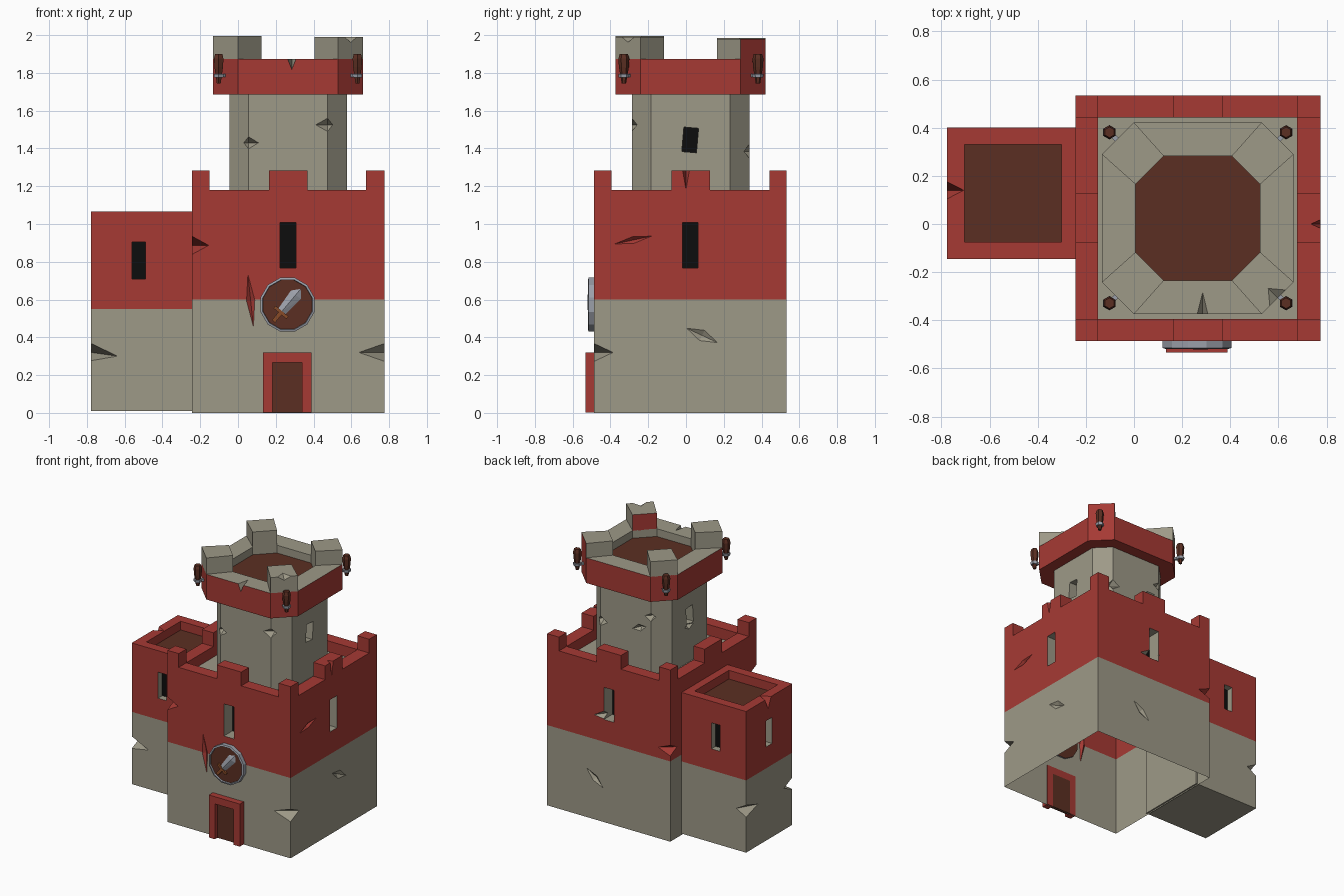
import bpy, bmesh
from math import sin, cos, pi, radians
from mathutils import Vector, Euler

if "Cube" in bpy.data.objects:
    bpy.data.objects.remove(bpy.data.objects["Cube"])

# Palette: every mesh carries all slots, faces pick an index
STONE, RED, WOOD, BLACK, STEEL, ORANGE = range(6)
MATS = []
for n, c in (("stone", (.34, .32, .245)), ("red", (.38, .042, .034)), ("wood", (.105, .028, .016)),
             ("black", (.004, .004, .004)), ("steel", (.33, .35, .4)), ("orange_wood", (.25, .07, .02))):
    m = bpy.data.materials.new(n)
    m.diffuse_color = (*c, 1)
    m.use_nodes = True
    m.node_tree.nodes["Principled BSDF"].inputs["Base Color"].default_value = m.diffuse_color
    MATS.append(m)


def finish(name, bm):
    bmesh.ops.recalc_face_normals(bm, faces=bm.faces)
    me = bpy.data.meshes.new(name)
    bm.to_mesh(me)
    bm.free()
    for m in MATS:
        me.materials.append(m)
    ob = bpy.data.objects.new(name, me)
    bpy.context.collection.objects.link(ob)
    return ob


def loft(name, rings, sides, bottom, top):
    """Closed skin through rings of points; one material per band plus caps."""
    bm = bmesh.new()
    vs = [[bm.verts.new(p) for p in r] for r in rings]
    n = len(rings[0])
    for k, mat in enumerate(sides):
        for i in range(n):
            j = (i + 1) % n
            bm.faces.new((vs[k][i], vs[k][j], vs[k+1][j], vs[k+1][i])).material_index = mat
    bm.faces.new(vs[0]).material_index = bottom
    bm.faces.new(vs[-1]).material_index = top
    return finish(name, bm)


def prism(name, outline, zs, sides, bottom, top):
    return loft(name, [[(x, y, z) for x, y in outline] for z in zs], sides, bottom, top)


def rect(x0, x1, y0, y1):
    return [(x0, y0), (x1, y0), (x1, y1), (x0, y1)]


def block(name, x, y, z, mat):
    return prism(name, rect(*x, *y), z, [mat], mat, mat)


def octagon(h, f, c=(.265, .024)):
    pts = [(-f, -h), (f, -h), (h, -f), (h, f), (f, h), (-f, h), (-h, f), (-h, -f)]
    return [(c[0] + x, c[1] + y) for x, y in pts]


def circle(r, n, a0=0):
    return [(r * cos(a0 + 2*pi*i/n), r * sin(a0 + 2*pi*i/n)) for i in range(n)]


def hull(name, pts, mat):
    bm = bmesh.new()
    for p in pts:
        bm.verts.new(p)
    bmesh.ops.convex_hull(bm, input=bm.verts[:])
    for f in bm.faces:
        f.material_index = mat
    return finish(name, bm)


def cut(ob, cutter):
    cutter.hide_render = True
    mod = ob.modifiers.new("cut", 'BOOLEAN')
    mod.operation, mod.solver, mod.object = 'DIFFERENCE', 'EXACT', cutter
    mod.material_mode = 'TRANSFER'
    bpy.context.view_layer.objects.active = ob
    bpy.ops.object.modifier_apply(modifier=mod.name)
    bpy.data.objects.remove(cutter)


def chip(ob, c, r, mat=STONE, rot=(0, 0, 0)):
    """Battle damage: an octahedral bite."""
    e = Euler([radians(a) for a in rot])
    pts = []
    for i in range(3):
        for s in (-1, 1):
            v = Vector((0, 0, 0))
            v[i] = s * r[i]
            v.rotate(e)
            pts.append(Vector(c) + v)
    cut(ob, hull("chip_cutter", pts, mat))


def window(ob, c, axis, w, h, d, tilt=0):
    half = [w/2, w/2, h/2]
    half[axis] = d
    x, y, z = half
    cu = block("window_cutter", (-x, x), (-y, y), (-z, z), STONE)
    for p in cu.data.polygons:
        if abs(p.normal[axis]) > .9:
            p.material_index = BLACK
    cu.location = c
    cu.rotation_euler[axis] = radians(tilt)
    cut(ob, cu)


# Keep: two-tone hollow body, open underneath
X0, X1, Y0, Y1 = -.243, .775, -.486, .533
keep = prism("keep_walls", rect(X0, X1, Y0, Y1), (0, .6, 1.18), [STONE, RED], STONE, RED)
cut(keep, prism("court_cutter", rect(-.15, .677, -.395, .443), (1.1, 1.3), [RED], STONE, RED))
for c, a in (((.265, Y0, .887), 1), ((.265, Y1, .887), 1), ((X1, .022, .887), 0)):
    window(keep, c, a, .083, .24, .1)
chip(keep, (X1, Y0, .32), (.135, .1, .047))
chip(keep, (X0, Y0, .887), (.088, .1, .048), RED)
chip(keep, (X0, Y1, .68), (.1, .08, .04), RED)
chip(keep, (.067, Y0, .595), (.022, .02, .14), RED, (0, -6, 0))
chip(keep, (X1, -.28, .915), (.02, .1, .018), RED, (12, 0, 0))
chip(keep, (X1, .085, .41), (.02, .09, .03), STONE, (-25, 0, 0))
chip(keep, (.38, Y1, .31), (.09, .02, .025), STONE, (0, -40, 0))
chip(keep, (.3, Y1, .8), (.09, .05, .03), STONE, (0, 12, 0))
bm = bmesh.new()
bm.from_mesh(keep.data)
bmesh.ops.delete(bm, geom=[f for f in bm.faces if all(v.co.z < .001 for v in f.verts)], context='FACES')
bm.to_mesh(keep.data)
bm.free()

# Keep battlements: corners and mid-wall merlons
xs, ys = [(X0, -.15), (.165, .367), (.677, X1)], [(Y0, -.395), (-.078, .126), (.443, Y1)]
for i, x in enumerate(xs):
    for j, y in enumerate(ys):
        if (i, j) != (1, 1):
            m = block("keep_merlon", x, y, (1.18, 1.283), RED)
            if (i, j) == (2, 1):
                chip(m, (X1, 0, 1.283), (.04, .018, .1), RED)

# Side annex with sunken wooden roof
AX, AY0, AY1 = -.777, -.145, .4
annex = prism("annex", rect(AX, -.232, AY0, AY1), (.01, .55, 1.065), [STONE, RED], STONE, RED)
cut(annex, prism("roof_cutter", rect(-.705, -.302, -.075, .33), (1.0, 1.1), [RED], WOOD, RED))
for c, a in (((-.525, AY0, .807), 1), ((-.525, AY1, .807), 1), ((AX, .128, .807), 0)):
    window(annex, c, a, .07, .195, .05)
chip(annex, (AX, AY0, .32), (.14, .1, .045), STONE, (0, 8, 0))
chip(annex, (AX, AY1, .32), (.08, .14, .045))
chip(annex, (AX, .14, 1.065), (.07, .036, .08), RED)

# Octagonal tower shaft
tower = prism("tower_shaft", octagon(.311, .209), (1.09, 1.7), [STONE], STONE, STONE)
for x in (-.046, .576):
    window(tower, (x, .022, 1.445), 0, .078, .13, .07, -5)
chip(tower, (.056, -.287, 1.43), (.052, .05, .032))
chip(tower, (.474, -.287, 1.525), (.062, .05, .035))
chip(tower, (.474, .335, 1.385), (.06, .05, .037))
chip(tower, (.15, .335, 1.42), (.06, .03, .025), STONE, (0, 20, 0))
chip(tower, (.056, .335, 1.52), (.05, .05, .03))
chip(tower, (-.046, .03, 1.37), (.03, .05, .025))

# Tower head: red band, stone rim, wooden deck
outer, inner = octagon(.398, .265), octagon(.259, .141)
head = prism("tower_head", outer, (1.685, 1.873), [RED], RED, STONE)
cut(head, prism("deck_cutter", inner, (1.815, 1.95), [STONE], WOOD, STONE))
chip(head, (.285, -.374, 1.873), (.022, .09, .055))

# Tower head merlons on the four chamfers; a few faces are painted red
for k, top, red in ((1, 1.99, 2), (3, 1.98, 0), (5, 1.985, None), (7, 1.995, None)):
    q = [outer[k], outer[(k + 1) % 8], inner[(k + 1) % 8], inner[k]]
    m = prism("tower_merlon", q, (1.87, top), [STONE], STONE, STONE)
    if red is not None:
        m.data.polygons[red].material_index = RED
    if k == 1:
        chip(m, (.6, -.31, top), (.05, .06, .03), STONE, (0, 0, 45))

# Torches in brackets, one per chamfer
for sx in (-1, 1):
    for sy in (-1, 1):
        at = (.265 + sx * .367, .026 + sy * .355, 0)
        ang = pi/4 * (sx * sy) + (pi if sx < 0 else 0)
        for name, prof, mat in (("torch", ((.012, 1.745), (.026, 1.83), (.029, 1.875), (.022, 1.9)), WOOD),
                                ("torch_ring", ((.027, 1.775), (.03, 1.795)), STEEL)):
            t = loft(name, [[(x, y, z) for x, y in circle(r, 6, pi/6)] for r, z in prof],
                     [mat] * (len(prof) - 1), mat, mat)
            t.location = at
        b = block("torch_bracket", (-.06, 0), (-.01, .01), (1.777, 1.793), STEEL)
        b.location = at
        b.rotation_euler.z = ang

# Door frame and door
for name, x, z in (("door_jamb_left", (.132, .182), (.002, .32)), ("door_jamb_right", (.338, .388), (.002, .32)),
                   ("door_lintel", (.182, .338), (.266, .32))):
    block(name, x, (-.533, -.48), z, RED)
block("door", (.182, .338), (-.503, -.48), (.002, .266), WOOD)

# Round shield hung over the door
SX, SZ = .262, .573
loft("shield", [[(SX + x, y, SZ + z) for x, z in circle(r, 12, pi/12)]
                for r, y in ((.148, -.475), (.148, -.515), (.136, -.519), (.134, -.507))],
     [STEEL] * 3, WOOD, WOOD)


# Sword emblem, laid out along a diagonal axis
def emblem(name, pts, mat):
    a = radians(50)
    hull(name, [(SX + u*cos(a) - v*sin(a), y, SZ + u*sin(a) + v*cos(a)) for u, v, y in pts], mat)


blade = [(.112, 0), (.07, .036), (-.045, .026), (-.045, -.026), (.07, -.036)]
emblem("sword_blade", [(u, v, -.506) for u, v in blade] + [(.065, 0, -.522), (-.045, 0, -.52)], STEEL)
for name, (u0, u1), w in (("sword_guard", (-.062, -.045), .045), ("sword_grip", (-.115, -.062), .011)):
    emblem(name, [(u, v, y) for u in (u0, u1) for v in (-w, w) for y in (-.505, -.52)], ORANGE)
